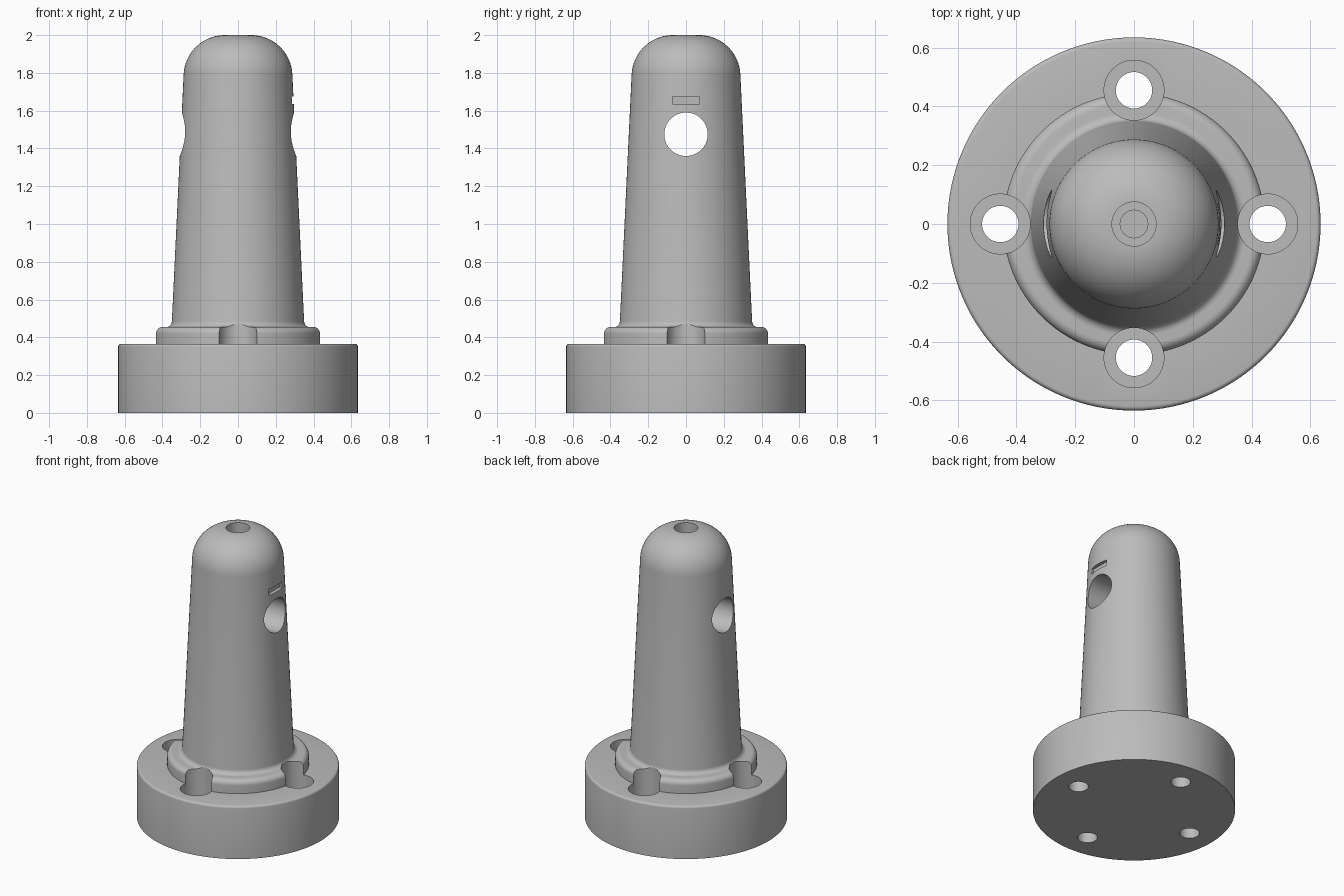
import bpy, bmesh, math
from mathutils import Matrix, Vector

if "Cube" in bpy.data.objects:
    bpy.data.objects.remove(bpy.data.objects["Cube"])

SEGMENTS = 128

grey = bpy.data.materials.new("plain_grey")
grey.use_nodes = True
colour = (0.5, 0.5, 0.5, 1)
grey.diffuse_color = colour
grey.node_tree.nodes["Principled BSDF"].inputs["Base Color"].default_value = colour


def arc(cx, cz, r, start, end, steps=8):
    """Points of a circular arc in the radius-height plane, angles in degrees."""
    angles = [math.radians(start + (end - start) * i / steps) for i in range(steps + 1)]
    return [(cx + r * math.cos(a), cz + r * math.sin(a)) for a in angles]


def lathe(name, profile, segments=SEGMENTS, matrix=Matrix()):
    """Revolve a profile that runs from the axis at the bottom to the axis at the top."""
    bm = bmesh.new()
    verts = [bm.verts.new((r, 0, z)) for r, z in profile]
    edges = [bm.edges.new(pair) for pair in zip(verts, verts[1:])]
    bmesh.ops.spin(bm, geom=verts + edges, axis=(0, 0, 1), cent=(0, 0, 0),
                   angle=math.tau, steps=segments, use_duplicate=False)
    bmesh.ops.remove_doubles(bm, verts=bm.verts, dist=0.0001)
    bmesh.ops.recalc_face_normals(bm, faces=bm.faces)
    bmesh.ops.transform(bm, matrix=matrix, verts=bm.verts)
    mesh = bpy.data.meshes.new(name)
    bm.to_mesh(mesh)
    bm.free()
    mesh.materials.append(grey)
    obj = bpy.data.objects.new(name, mesh)
    bpy.context.collection.objects.link(obj)
    return obj


def stepped(name, steps, **kw):
    """Solid made of stacked cylinders: (radius, bottom, top) from low to high."""
    points = [(0, steps[0][1])]
    for r, low, high in steps:
        points += [(r, low), (r, high)]
    return lathe(name, points + [(0, steps[-1][2])], **kw)


def cut(target, cutter):
    """Subtract a cutter for good and remove it."""
    cutter.hide_render = True
    mod = target.modifiers.new("cut", 'BOOLEAN')
    mod.operation = 'DIFFERENCE'
    mod.solver = 'EXACT'
    mod.object = cutter
    bpy.context.view_layer.objects.active = target
    bpy.ops.object.modifier_apply(modifier=mod.name)
    bpy.data.objects.remove(cutter)


# Round base, raised collar, tapered post and domed top in one profile
profile = [(0, 0), (0.635, 0)]
profile += arc(0.62, 0.35, 0.015, 0, 90, 4)
profile += [(0.445, 0.365)]
profile += arc(0.41, 0.42, 0.035, 0, 90)
profile += arc(0.382, 0.487, 0.032, 270, 183)
profile += arc(0.07, 1.782, 0.218, 3, 90, 20)
profile += [(0, 2)]
post = lathe("mounting_post", profile)

# Four counterbored screw holes through the base
for i in range(4):
    turn = Matrix.Rotation(i * math.pi / 2, 4, 'Z')
    place = turn @ Matrix.Translation((0.455, 0, 0))
    cut(post, stepped("screw_hole", [(0.062, -0.1, 0.2), (0.102, 0.2, 0.7)],
                      segments=48, matrix=place))

# Cross hole through the post
sideways = Matrix.Translation((0, 0, 1.475)) @ Matrix.Rotation(math.pi / 2, 4, 'Y')
cut(post, stepped("cross_hole", [(0.115, -0.6, 0.6)], segments=64, matrix=sideways))

# Stepped blind hole in the top
cut(post, stepped("top_hole", [(0.047, 1.8, 1.9), (0.075, 1.9, 2.1)], segments=48))

# Shallow marker slot above the cross hole, on the left side only
bm = bmesh.new()
bmesh.ops.create_cube(bm, size=1, matrix=Matrix.Translation((0.37, 0, 1.655))
                      @ Matrix.Diagonal(Vector((0.2, 0.144, 0.042, 1))))
slot_mesh = bpy.data.meshes.new("marker_slot")
bm.to_mesh(slot_mesh)
bm.free()
slot_mesh.materials.append(grey)
slot = bpy.data.objects.new("marker_slot", slot_mesh)
bpy.context.collection.objects.link(slot)
cut(post, slot)

# Smooth rounds, sharp rims
bpy.ops.object.select_all(action='DESELECT')
post.select_set(True)
bpy.context.view_layer.objects.active = post
bpy.ops.object.shade_smooth_by_angle(angle=math.radians(30))
